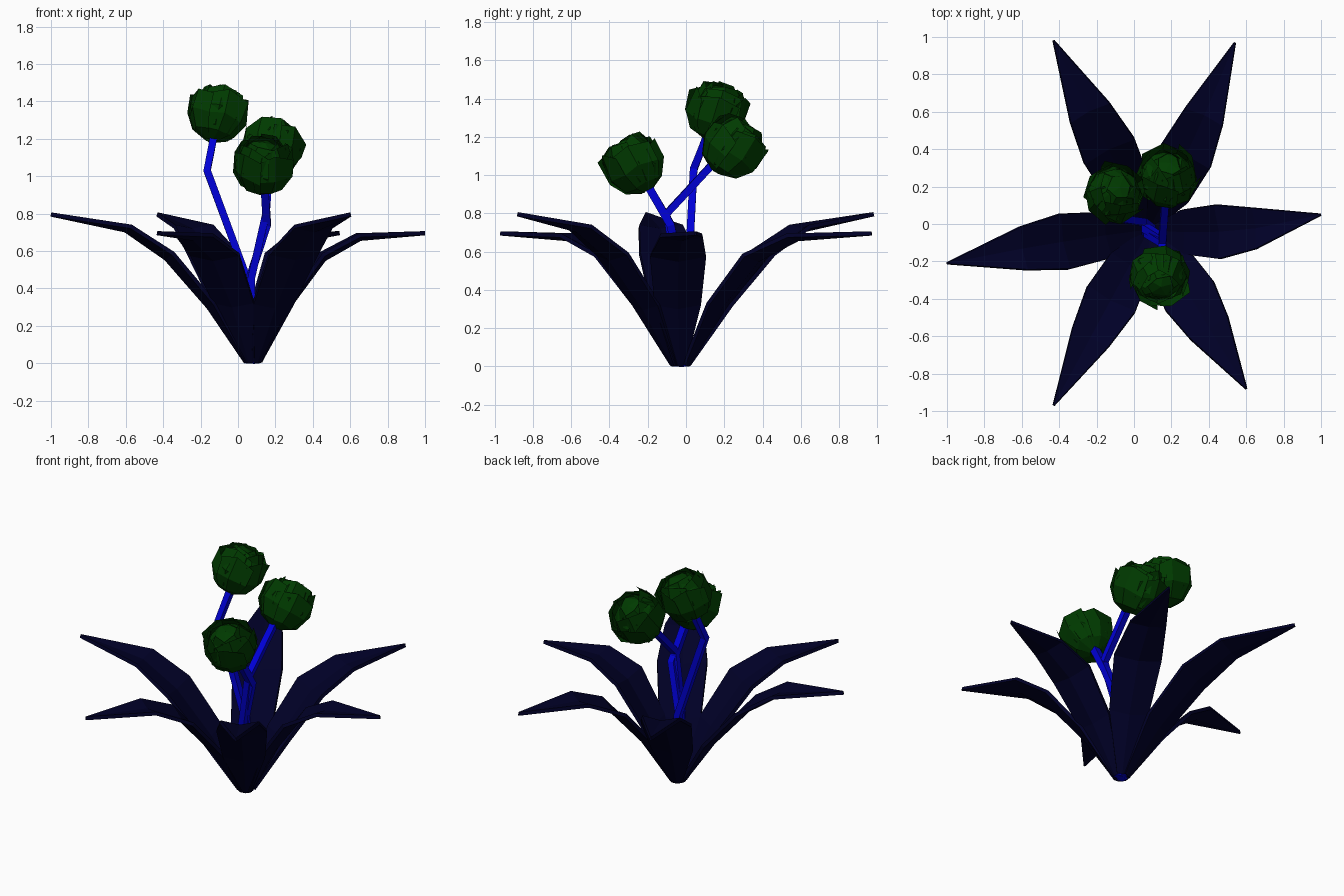
import bpy, bmesh, math, random
from mathutils import Vector

random.seed(4)
if "Cube" in bpy.data.objects:
    bpy.data.objects.remove(bpy.data.objects["Cube"])


def material(name, rgb):
    m = bpy.data.materials.new(name)
    m.use_nodes = True
    m.diffuse_color = (*rgb, 1)
    m.node_tree.nodes["Principled BSDF"].inputs["Base Color"].default_value = (*rgb, 1)
    return m


LEAF = material("dark navy leaf", (0, 0, 0.02))
STEM = material("bright blue stem", (0, 0, 0.68))
BLOOM = material("deep green bloom", (0, 0.043, 0))


def finish(name, bm, mat):
    bmesh.ops.recalc_face_normals(bm, faces=bm.faces)
    mesh = bpy.data.meshes.new(name)
    bm.to_mesh(mesh)
    bm.free()
    mesh.materials.append(mat)
    ob = bpy.data.objects.new(name, mesh)
    bpy.context.collection.objects.link(ob)
    return ob


def skin(bm, rows, closed=False):
    """Join rows of vertices with quads."""
    for a, b in zip(rows, rows[1:]):
        for i in range(len(a) if closed else len(a) - 1):
            j = (i + 1) % len(a)
            bm.faces.new((a[i], a[j], b[j], b[i]))


# Leaves: shallow folded blades that rise, arch and taper to a point
CENTRE = Vector((0.08, -0.03, 0))
HIGH = [(0.035, 0.005, 0.03), (0.22, 0.3, 0.125), (0.43, 0.56, 0.15),
        (0.63, 0.71, 0.117), (1, 0.795, 0.004)]      # reach, height, half width
LOW = [(0.035, 0.005, 0.03), (0.21, 0.305, 0.12), (0.41, 0.555, 0.145),
       (0.62, 0.665, 0.11), (1, 0.695, 0.004)]


def leaf(name, tip, profile, bend=0):
    out = Vector((tip[0], tip[1], 0)) - CENTRE
    reach = out.length
    out.normalize()
    side = Vector((-out.y, out.x, 0))
    bm = bmesh.new()
    rows = []
    for r, z, w in profile:
        keel = CENTRE + out * r * reach + Vector((0, 0, z))
        keel += side * bend * 4 * r * (1 - r)
        lift = Vector((0, 0, 0.18 * w)) - out * 0.1 * w
        rows.append([bm.verts.new(p) for p in
                     (keel - side * w + lift, keel, keel + side * w + lift)])
    skin(bm, rows)
    ob = finish(name, bm, LEAF)
    solid = ob.modifiers.new("thickness", "SOLIDIFY")
    solid.thickness = 0.022
    solid.offset = 0


leaf("leaf_right", (-1, -0.21), HIGH, -0.012)
leaf("leaf_left", (1, 0.05), LOW, -0.045)
leaf("leaf_back_right", (-0.43, 0.98), HIGH)
leaf("leaf_back_left", (0.54, 0.97), LOW, -0.015)
leaf("leaf_front_right", (-0.43, -0.97), LOW)
leaf("leaf_front_left", (0.6, -0.88), HIGH)


# Stems: bent four-sided tubes
def stem(name, points, radius):
    pts = [Vector(p) for p in points]
    bm = bmesh.new()
    rows = []
    for i, p in enumerate(pts):
        d = (pts[min(i + 1, len(pts) - 1)] - pts[max(i - 1, 0)]).normalized()
        u = d.cross(Vector((0, 1, 0))).normalized()
        v = d.cross(u)
        rows.append([bm.verts.new(p + radius * (u * math.cos(a) + v * math.sin(a)))
                     for a in (math.pi * (k / 2 + 0.25) for k in range(4))])
    skin(bm, rows, closed=True)
    bm.faces.new(rows[0])
    bm.faces.new(rows[-1])
    finish(name, bm, STEM)


# Blooms: rounded cups of uneven petals round a faceted core
def bloom(name, centre, axis, size):
    bm = bmesh.new()
    bmesh.ops.create_icosphere(bm, subdivisions=2, radius=0.84 * size)
    for v in bm.verts:
        v.co *= random.uniform(0.9, 1.05)
    layers = [(5, 1.0, 2.15), (4, 0.94, 2.5), (3, 0.88, 2.75)]  # petals, radius, rim angle
    for n, (count, radius, rim) in enumerate(layers):
        for k in range(count):
            mid = math.tau * (k + 0.45 * n) / count
            reach = rim + random.uniform(-0.12, 0.12)
            rows = []
            for t in (0.1, 0.35, 0.65, 1):
                row = []
                for s in (-1, 0, 1):
                    a = mid + s * 1.2 * math.pi / count
                    polar = t * (reach - 0.2 * s * s * t + random.uniform(-0.08, 0.08))
                    r = size * radius * (1 + 0.04 * s * t + random.uniform(-0.02, 0.03))
                    if t == 1:
                        r *= 1.08 - 0.02 * n
                    row.append(bm.verts.new((r * math.sin(polar) * math.cos(a),
                                             r * math.sin(polar) * math.sin(a),
                                             -r * math.cos(polar))))
                rows.append(row)
            skin(bm, rows)
    ob = finish(name, bm, BLOOM)
    ob.location = centre
    ob.rotation_euler = Vector(axis).to_track_quat("Z", "Y").to_euler()


stem("stem_tall", [(0.1, -0.03, 0), (0.05, 0.01, 0.45), (-0.165, 0.04, 1.03), (-0.12, 0.13, 1.26)], 0.028)
stem("stem_back", [(0.08, -0.01, 0), (0.07, -0.05, 0.45), (0.15, -0.1, 0.8), (0.17, 0.16, 1.08)], 0.028)
stem("stem_front", [(0.06, -0.04, 0), (0.06, -0.02, 0.45), (0.155, -0.08, 0.74), (0.14, -0.22, 0.98)], 0.03)
bloom("bloom_tall", (-0.105, 0.16, 1.34), (0.25, 0.3, 1), 0.163)
bloom("bloom_back", (0.18, 0.25, 1.15), (0.1, 0.6, 0.8), 0.166)
bloom("bloom_front", (0.137, -0.275, 1.062), (0.05, -0.45, 0.85), 0.164)
